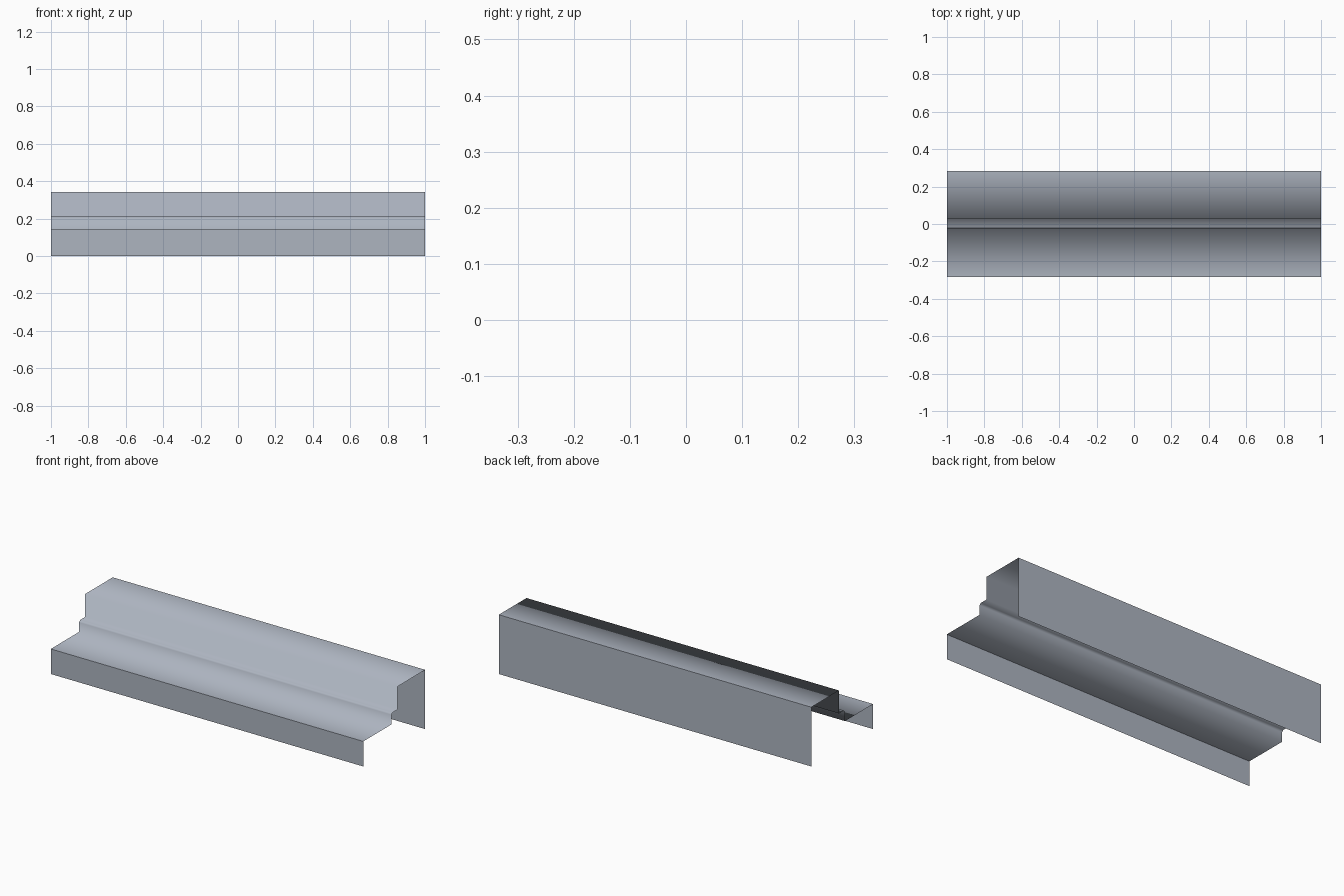
import bpy

if "Cube" in bpy.data.objects:
    bpy.data.objects.remove(bpy.data.objects["Cube"])

# Single flat colour
mat = bpy.data.materials.new("blue grey")
mat.diffuse_color = (0.42, 0.46, 0.53, 1.0)
mat.use_nodes = True
mat.node_tree.nodes["Principled BSDF"].inputs["Base Color"].default_value = mat.diffuse_color

# Stepped cross-section (y, z), front to back, with a small bevelled ledge
profile = [(-0.283, 0.0), (-0.283, 0.145), (-0.025, 0.145), (-0.025, 0.20),
           (-0.015, 0.21), (0.03, 0.21), (0.03, 0.343), (0.283, 0.343), (0.283, 0.0)]

# Open sheet: the profile swept along x
verts = [(x, y, z) for y, z in profile for x in (-1.0, 1.0)]
faces = [(2 * i, 2 * i + 1, 2 * i + 3, 2 * i + 2) for i in range(len(profile) - 1)]
mesh = bpy.data.meshes.new("stepped_sheet")
mesh.from_pydata(verts, [], faces)
mesh.materials.append(mat)

# Smooth across the steps, crisp where the front and back walls meet the treads
for poly in mesh.polygons:
    poly.use_smooth = True
for edge in mesh.edges:
    a, b = (mesh.vertices[v].co for v in edge.vertices)
    edge.use_edge_sharp = (a.y == b.y and a.z == b.z
                           and abs(a.y) > 0.28 and a.z > 0.1)
mesh.update()

sheet = bpy.data.objects.new("stepped_sheet", mesh)
bpy.context.collection.objects.link(sheet)
